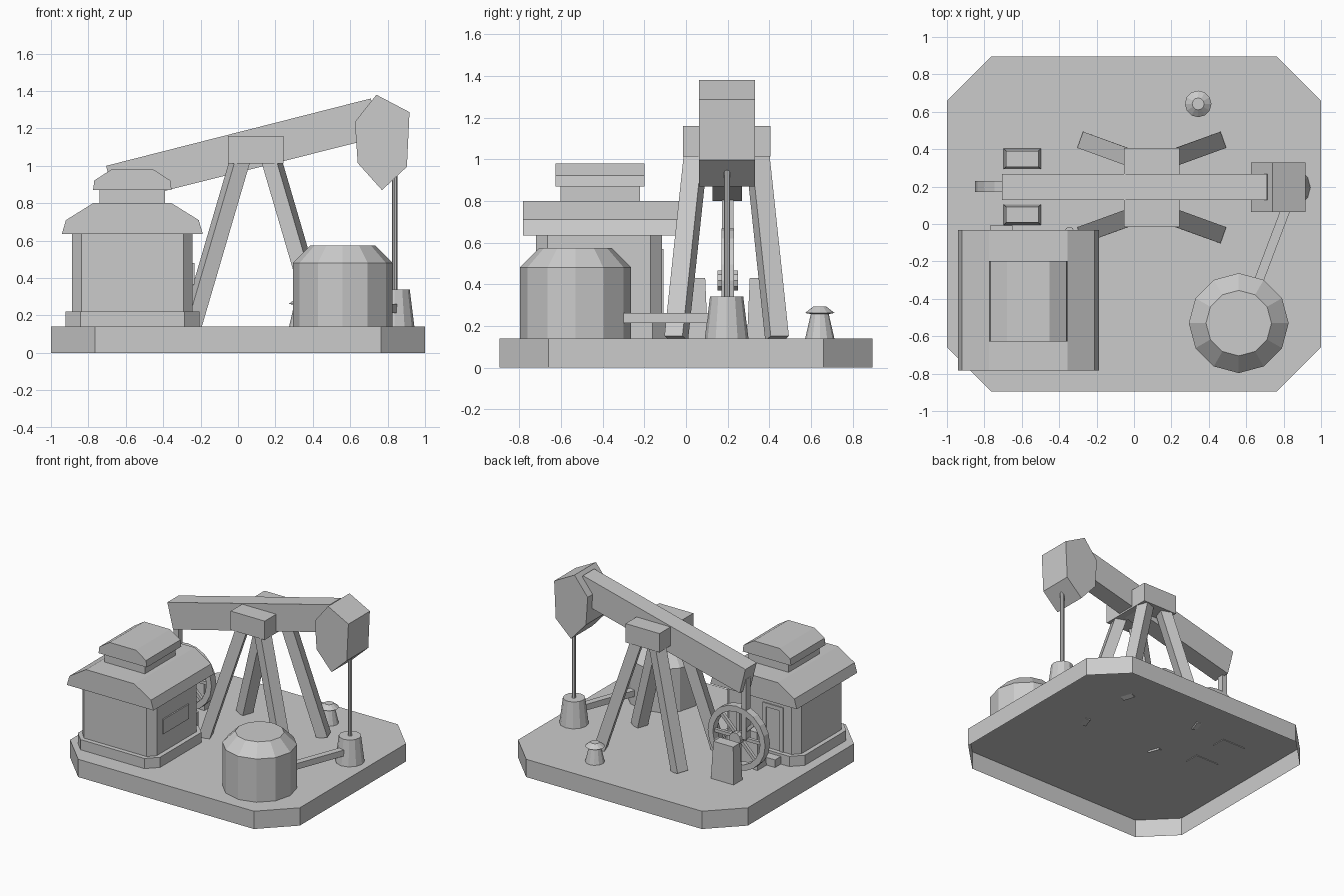
import bpy, bmesh
from math import pi, cos, sin
from mathutils import Vector, Matrix

cube = bpy.data.objects.get("Cube")
if cube:
    bpy.data.objects.remove(cube, do_unlink=True)

grey = bpy.data.materials.new("plain grey")
grey.use_nodes = True
tone = (0.6, 0.6, 0.6, 1)
grey.diffuse_color = tone
grey.node_tree.nodes["Principled BSDF"].inputs["Base Color"].default_value = tone

GROUND = 0.14  # top of the slab


def finish(name, bm):
    bmesh.ops.recalc_face_normals(bm, faces=bm.faces)
    mesh = bpy.data.meshes.new(name)
    bm.to_mesh(mesh)
    bm.free()
    mesh.materials.append(grey)
    obj = bpy.data.objects.new(name, mesh)
    bpy.context.collection.objects.link(obj)
    return obj


def loft(name, rings, closed=False, bottom=True):
    """Skin a stack of matching outlines; cap the ends or join them in a loop."""
    bm = bmesh.new()
    loops = [[bm.verts.new(p) for p in ring] for ring in rings]
    n = len(loops[0])
    pairs = list(zip(loops, loops[1:]))
    if closed:
        pairs.append((loops[-1], loops[0]))
    else:
        bm.faces.new(loops[-1])
        if bottom:
            bm.faces.new(loops[0])
    for a, b in pairs:
        for i in range(n):
            j = (i + 1) % n
            bm.faces.new((a[i], a[j], b[j], b[i]))
    return finish(name, bm)


def side_profile(name, points, y0, y1):
    return loft(name, [[(x, y, z) for x, z in points] for y in (y0, y1)])


def octagon(name, cx, cy, hx, hy, cut_x, cut_y, z0, z1, bottom=True):
    quarter = [(hx, hy - cut_y), (hx - cut_x, hy)]
    half = quarter + [(-x, y) for x, y in reversed(quarter)]
    outline = half + [(-x, -y) for x, y in half]
    return loft(name, [[(cx + x, cy + y, z) for x, y in outline] for z in (z0, z1)], bottom=bottom)


def turned(name, cx, cy, sides, steps):
    """Faceted round part from (radius, height) steps."""
    return loft(name, [[(cx + r * cos(2 * pi * i / sides), cy + r * sin(2 * pi * i / sides), z)
                        for i in range(sides)] for r, z in steps])


def box(name, x0, x1, y0, y1, z0, z1, taper=0.0):
    def ring(z, t):
        return [(x0 + t, y0 + t, z), (x1 - t, y0 + t, z), (x1 - t, y1 - t, z), (x0 + t, y1 - t, z)]
    return loft(name, [ring(z0, 0), ring(z1, taper)])


def bar(name, start, end, width, depth, sides=4):
    """Straight bar between two points; round when it has more sides."""
    a, b = Vector(start), Vector(end)
    turn = (b - a).to_track_quat("Z", "Y")
    if sides == 4:
        shape = [(sx * width / 2, sy * depth / 2, 0) for sx, sy in ((1, 1), (-1, 1), (-1, -1), (1, -1))]
    else:
        shape = [(width / 2 * cos(2 * pi * i / sides), depth / 2 * sin(2 * pi * i / sides), 0)
                 for i in range(sides)]
    return loft(name, [[p + turn @ Vector(s) for s in shape] for p in (a, b)])


# Ground slab, a shell that is hollow underneath
octagon("base_slab", 0, 0, 1, 0.895, 0.235, 0.235, 0, GROUND, bottom=False)

# Engine house with gabled roof and vent
HX, HY = -0.565, -0.417
octagon("house_plinth", HX, HY, 0.358, 0.337, 0.08, 0.08, GROUND, 0.22)
octagon("house_walls", HX, HY, 0.323, 0.302, 0.05, 0.055, 0.2, 0.66)


def roof(name, eave, shoulder, ridge, z0, z1, z2, y0, y1):
    right = [(eave, z0), (shoulder, z1), (ridge, z2)]
    outline = right + [(-x, z) for x, z in reversed(right)]
    side_profile(name, [(HX + x, z) for x, z in outline], y0, y1)


roof("house_roof", 0.377, 0.355, 0.21, 0.635, 0.71, 0.8, -0.783, -0.033)
box("vent_neck", HX - 0.175, HX + 0.175, -0.602, -0.22, 0.79, 0.88)
roof("vent_cap", 0.21, 0.203, 0.113, 0.87, 0.922, 0.98, -0.627, -0.198)
box("house_window", -0.25, -0.232, -0.595, -0.275, 0.365, 0.48)

# Door frame on the rear wall, low step and short pipe
for x in (-0.77, -0.62):
    box("door_post", x, x + 0.03, -0.13, -0.107, 0.2, 0.57)
box("door_lintel", -0.77, -0.59, -0.13, -0.107, 0.54, 0.57)
box("door_step", -0.77, -0.65, -0.11, -0.008, GROUND, 0.2)
turned("short_pipe", -0.345, -0.04, 8, [(0.025, GROUND), (0.025, 0.3)])

# Flywheel with spokes and hub between two bearing blocks
WX, WY, WZ = -0.6, 0.2, 0.418
rim = []
for i in range(20):
    c, s = cos(2 * pi * i / 20), sin(2 * pi * i / 20)
    rim.append([(WX + r * c, WY + y, WZ + r * s)
                for r, y in ((0.25, -0.03), (0.25, 0.03), (0.205, 0.03), (0.205, -0.03))])
loft("flywheel_rim", rim, closed=True)
for i in range(4):
    reach = Vector((cos(i * pi / 4), 0, sin(i * pi / 4))) * 0.22
    centre = Vector((WX, WY, WZ))
    bar("flywheel_spoke", centre - reach, centre + reach, 0.025, 0.025)
bar("flywheel_hub", (WX, 0.15, WZ), (WX, 0.25, WZ), 0.1, 0.1, 10)
for y in (-0.005, 0.293):
    box("bearing_block", -0.697, -0.498, y, y + 0.11, 0.135, 0.43, 0.013)

# Rocking beam, pitman arm and saddle
side_profile("rocking_beam", [(-0.705, 1.0), (0.71, 1.36), (0.76, 1.155), (-0.655, 0.8)], 0.128, 0.268)
box("pitman_arm", -0.682, -0.64, 0.173, 0.227, 0.42, 0.9)
box("saddle", -0.053, 0.243, -0.015, 0.405, 1.012, 1.16)

# Pump head and hanging rod
side_profile("pump_head", [(0.625, 1.235), (0.74, 1.38), (0.917, 1.287), (0.903, 0.995),
                           (0.77, 0.87), (0.64, 1.015)], 0.063, 0.33)
turned("hanging_rod", 0.838, 0.197, 8, [(0.015, 0.32), (0.015, 1.0)])

# Four splayed legs with ends cut square to their slope
for sx in (-1, 1):
    for sy in (-1, 1):
        spin = Matrix.Rotation(sx * sy * 0.34, 3, "Z")
        rings = []
        for ox, oy, z in ((0.345, 0.242, GROUND), (0.084, 0.147, 1.03)):
            mid = Vector((0.095 + sx * ox, 0.195 + sy * oy, z))
            rings.append([mid + spin @ Vector((a * 0.04, b * 0.046, sx * a * 0.012))
                          for a, b in ((1, 1), (-1, 1), (-1, -1), (1, -1))])
        loft("support_leg", rings)

# Storage tank, wellhead and connecting pipe
turned("storage_tank", 0.56, -0.53, 12, [(0.267, GROUND), (0.267, 0.48), (0.175, 0.573)])
turned("wellhead", 0.838, 0.195, 12, [(0.105, GROUND), (0.08, 0.34)])
bar("feed_pipe", (0.6, -0.48, 0.238), (0.85, 0.18, 0.238), 0.05, 0.048)

# Small valve post with a flared cap
turned("valve_post", 0.343, 0.642, 12, [(0.07, GROUND), (0.043, 0.257), (0.071, 0.262),
                                       (0.032, 0.292)])
